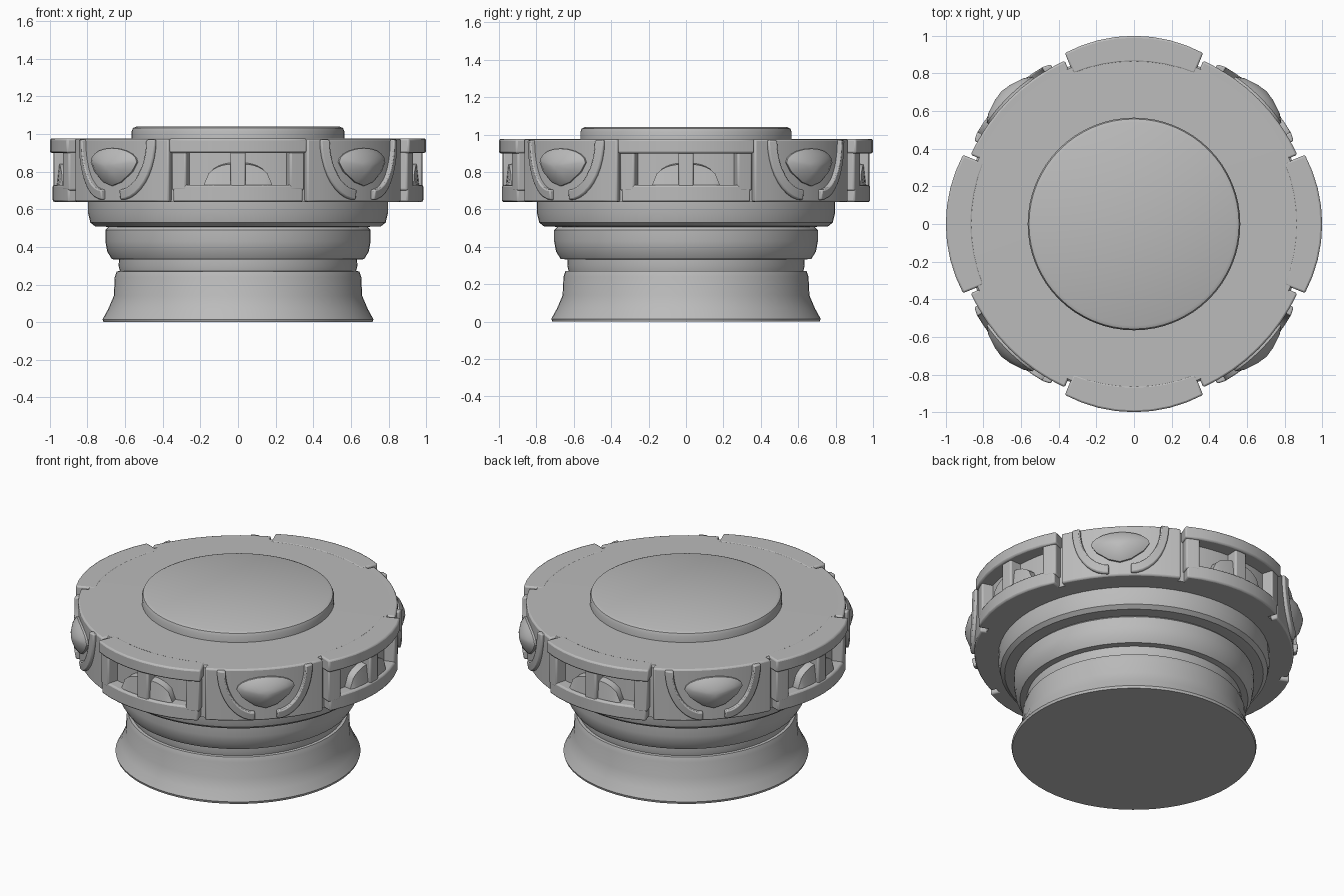
import bpy, bmesh
from math import sin, cos, pi, radians

cube = bpy.data.objects.get("Cube")
if cube:
    bpy.data.objects.remove(cube)

stone = bpy.data.materials.new("grey stone")
stone.use_nodes = True
GREY = (0.5, 0.5, 0.5, 1)
stone.diffuse_color = GREY
stone.node_tree.nodes["Principled BSDF"].inputs["Base Color"].default_value = GREY


def polar(a, r, z):
    """Angle in degrees, counted from the front."""
    return (r * sin(radians(a)), -r * cos(radians(a)), z)


def finish(name, bm, bevel=0.0, angle=40):
    bmesh.ops.recalc_face_normals(bm, faces=bm.faces)
    me = bpy.data.meshes.new(name)
    bm.to_mesh(me)
    bm.free()
    ob = bpy.data.objects.new(name, me)
    bpy.context.collection.objects.link(ob)
    me.materials.append(stone)
    if bevel:
        mod = ob.modifiers.new("soft edges", "BEVEL")
        mod.width = bevel
        mod.segments = 2
        mod.limit_method = "ANGLE"
    bpy.ops.object.select_all(action="DESELECT")
    ob.select_set(True)
    bpy.context.view_layer.objects.active = ob
    bpy.ops.object.shade_smooth_by_angle(angle=radians(angle))
    return ob


def loft(name, sections, bevel=0.01):
    """Skin closed cross-sections and cap both ends."""
    bm = bmesh.new()
    rings = [[bm.verts.new(polar(*p)) for p in s] for s in sections]
    for s, t in zip(rings, rings[1:]):
        for i in range(len(s)):
            j = (i + 1) % len(s)
            bm.faces.new((s[i], s[j], t[j], t[i]))
    bm.faces.new(rings[0])
    bm.faces.new(rings[-1])
    return finish(name, bm, bevel)


def lathe(name, profile, steps=64):
    bm = bmesh.new()
    rings = [[bm.verts.new(polar(360 * i / steps, r, z)) for i in range(steps)]
             for r, z in profile]
    for s, t in zip(rings, rings[1:]):
        for i in range(steps):
            j = (i + 1) % steps
            bm.faces.new((s[i], s[j], t[j], t[i]))
    bm.faces.new(rings[0])
    bm.faces.new(rings[-1])
    return finish(name, bm, 0, 32)


def block(name, centre, a0, a1, z0, z1, r1, r0=0.86, flatten=0.02, steps=8):
    """Curved bar on the rim; its ends drop back a little from the middle."""
    sections = []
    for i in range(steps + 1):
        a = a0 + (a1 - a0) * i / steps
        r = r1 - flatten * (a / 22) ** 2
        sections.append([(centre + a, r0, z0), (centre + a, r, z0),
                         (centre + a, r, z1), (centre + a, r0, z1)])
    return loft(name, sections)


# Turned parts
lathe("base_foot", [(0.715, 0), (0.72, 0.015), (0.69, 0.07), (0.66, 0.14),
                    (0.655, 0.24), (0.645, 0.27), (0.6, 0.275)])
lathe("neck", [(0.625, 0.26), (0.635, 0.3), (0.63, 0.36)])
lathe("lower_band", [(0.6, 0.33), (0.67, 0.335), (0.695, 0.375), (0.705, 0.43),
                     (0.705, 0.49), (0.69, 0.505), (0.6, 0.51)])
lathe("upper_band", [(0.65, 0.505), (0.76, 0.51), (0.785, 0.53), (0.797, 0.58),
                     (0.797, 0.65)])
lathe("rim_core", [(0.6, 0.64), (0.905, 0.64), (0.905, 0.965), (0.895, 0.975), (0.5, 0.977)])
lathe("top_disc", [(0.565, 0.96), (0.565, 1.015), (0.558, 1.032), (0.54, 1.04)])

# Framed panels on the four main sides
for side, c in zip(("front", "left", "back", "right"), (0, 90, 180, 270)):
    block(side + "_top_rail", c, -22, 22, 0.9, 0.977, 1.0)
    block(side + "_bottom_rail", c, -21, 21, 0.64, 0.73, 0.985)
    block(side + "_centre_post", c, -2.4, 2.4, 0.7, 0.93, 0.98, steps=2)
    for s in (-1, 1):
        block(side + "_end_post", c, s * 16.5, s * 21.5, 0.7, 0.93, 0.985, steps=2)
        # fan-shaped filling in the inner lower corner of the recess
        fan = []
        for i in range(7):
            t = i / 6
            a = c + s * (2 + 9 * t)
            top = 0.73 + 0.11 * (1 - t * t) ** 0.5
            fan.append([(a, 0.88, 0.71), (a, 0.965, 0.71),
                        (a, 0.95, top), (a, 0.88, top + 0.01)])
        loft(side + "_recess_fan", fan, 0)

# Jewelled panels on the diagonals
for side, c in zip(("front_left", "back_left", "back_right", "front_right"),
                   (45, 135, 225, 315)):
    block(side + "_panel", c, -22, 22, 0.64, 0.975, 0.938, flatten=-0.005)
    for s in (-1, 1):
        # curved band sweeping from the top edge to below the jewel
        band = []
        for i in range(11):
            q = i / 10 * pi / 2
            ao, zo = 4 + 13.5 * cos(q), 0.97 - 0.32 * sin(q)
            ai, zi = 4 + 10.5 * cos(q), 0.97 - 0.265 * sin(q)
            band.append([(c + s * ao, 0.92, zo), (c + s * ao, 0.957, zo),
                         (c + s * ai, 0.966, zi), (c + s * ai, 0.92, zi)])
        loft(side + "_curved_band", band, 0.008)

    # shield-shaped jewel with a raised point
    bm = bmesh.new()
    outline = [(10.5 * cos(pi * i / 10), 0.85 + 0.075 * sin(pi * i / 10)) for i in range(11)]
    outline += [(-8.5, 0.8), (-4, 0.745), (0, 0.725), (4, 0.745), (8.5, 0.8)]
    rings = []
    for k, r in ((1, 0.92), (1, 0.95), (0.75, 0.972), (0.3, 0.99)):
        rings.append([bm.verts.new(polar(c + a * k, r, 0.83 + (z - 0.83) * k))
                      for a, z in outline])
    n = len(outline)
    for p, q in zip(rings, rings[1:]):
        for i in range(n):
            bm.faces.new((p[i], p[(i + 1) % n], q[(i + 1) % n], q[i]))
    tip = bm.verts.new(polar(c, 0.997, 0.83))
    for i in range(n):
        bm.faces.new((rings[-1][i], rings[-1][(i + 1) % n], tip))
    bm.faces.new(rings[0])
    finish(side + "_jewel", bm)
